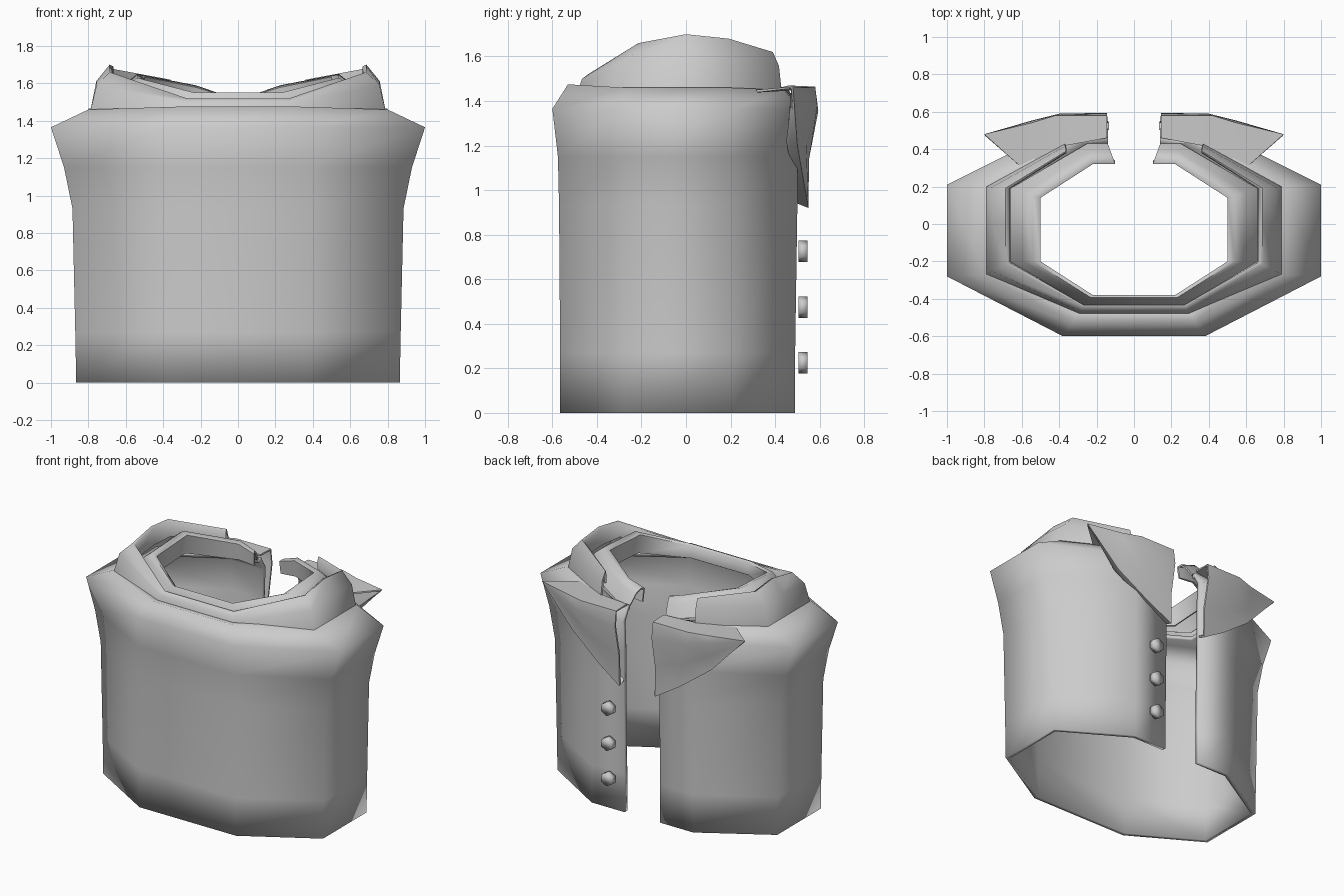
import bpy, bmesh, math
from mathutils import Vector

if "Cube" in bpy.data.objects:
    bpy.data.objects.remove(bpy.data.objects["Cube"])

grey = bpy.data.materials.new("grey_cloth")
grey.use_nodes = True
GREY = (0.6, 0.6, 0.6, 1)
grey.diffuse_color = GREY
grey.node_tree.nodes["Principled BSDF"].inputs["Base Color"].default_value = GREY


def finish(bm, name, thickness=0, angle=65):
    """Turn a bmesh into a smooth-shaded object, with cloth thickness if asked."""
    mesh = bpy.data.meshes.new(name)
    bm.to_mesh(mesh)
    bm.free()
    mesh.materials.append(grey)
    part = bpy.data.objects.new(name, mesh)
    bpy.context.collection.objects.link(part)
    bpy.ops.object.select_all(action="DESELECT")
    part.select_set(True)
    bpy.context.view_layer.objects.active = part
    if thickness:
        solid = part.modifiers.new("thickness", "SOLIDIFY")
        solid.thickness = thickness
        solid.offset = -1
        bpy.ops.object.modifier_apply(modifier=solid.name)
    bpy.ops.object.shade_smooth_by_angle(angle=math.radians(angle))


def loft(rows, name, thickness, angle=65):
    """Skin a grid of rows of points; rows may end in a shared point."""
    bm = bmesh.new()
    grid = [[bm.verts.new(point) for point in row] for row in rows]
    for lower, upper in zip(grid, grid[1:]):
        for i in range(len(lower) - 1):
            bm.faces.new((lower[i], lower[i + 1], upper[i + 1], upper[i]))
    bmesh.ops.remove_doubles(bm, verts=bm.verts, dist=0.0005)
    finish(bm, name, thickness, angle)


def mirror_x(points):
    return [(-x, y, z) for x, y, z in points]


def wrap(half):
    """Open loop around the body from its half on +x."""
    return mirror_x(half) + list(reversed(half))


def blend(outer, inner, inset, rise):
    """Loop between two outlines: inset moves it in plan, rise in height."""
    half = []
    for start, end in zip(outer, inner):
        plan = Vector(start).lerp(Vector(end), inset)
        height = Vector(start).lerp(Vector(end), rise)
        half.append((plan.x, plan.y, height.z))
    return wrap(half)


def body_ring(z, side, back, front):
    """Body cross-section: gap edge, back corner, two side corners, front corner."""
    return wrap([(0.14, back, z), (0.4, back, z), (side, 0.21, z),
                 (side, -0.28, z), (0.38, front, z)])


# Inner collar stand: a rolled band from the outer outline to the neck opening
stand_outer = [(0.14, 0.43, 1.45), (0.25, 0.43, 1.46), (0.66, 0.19, 1.5),
               (0.66, -0.2, 1.48), (0.27, -0.43, 1.45)]
stand_inner = [(0.1, 0.32, 1.55), (0.22, 0.32, 1.59), (0.5, 0.14, 1.65),
               (0.5, -0.2, 1.63), (0.22, -0.38, 1.55)]
stand_roll = ((0, 0), (0.4, 0.7), (0.75, 1), (1, 0.9), (0.9, 0))
loft([blend(stand_outer, stand_inner, inset, rise) for inset, rise in stand_roll],
     "collar_stand", 0.012)

# Folded collar around the stand, highest at the sides
collar_outer = [(0.37, 0.43, 1.44), (0.79, 0.2, 1.45), (0.79, 0, 1.45),
                (0.79, -0.27, 1.45), (0.29, -0.48, 1.46)]
collar_inner = [(0.36, 0.38, 1.62), (0.66, 0.19, 1.68), (0.66, 0, 1.7),
                (0.66, -0.2, 1.66), (0.27, -0.43, 1.52)]
collar_roll = ((0, 0), (0.25, 0.65), (0.8, 1), (0.95, 0.96), (1, 0.5))
loft([blend(collar_outer, collar_inner, inset, rise) for inset, rise in collar_roll],
     "collar", 0.012)

# Body shell, open along the back, closing in to the collar at the shoulders
body = [body_ring(0, 0.865, 0.49, -0.565),
        body_ring(0.27, 0.87, 0.49, -0.565),
        body_ring(0.93, 0.885, 0.5, -0.57),
        body_ring(1.15, 0.93, 0.5, -0.575),
        body_ring(1.365, 1, 0.51, -0.6),
        wrap([(0.14, 0.46, 1.45), (0.38, 0.44, 1.45), (0.8, 0.2, 1.46),
              (0.8, -0.27, 1.46), (0.33, -0.53, 1.475)]),
        wrap([(x, y, 1.45) for x, y, z in stand_outer])]
loft(body, "body", 0.03, angle=100)


def lapel_column(back, top, bottom):
    """Strip down the lapel: over the shoulder, swelling out, tucked under."""
    column = [Vector(back), Vector(top)]
    for drop, swell in ((0.2, 0.02), (0.6, -0.01)):
        column.append(column[1].lerp(Vector(bottom), drop) + Vector((0, swell, 0)))
    tuck = Vector((0, -0.05, 0.02))
    return column + [Vector(bottom), Vector(bottom) + tuck]


# Pointed lapels, from the gap edge out to the tip
tip = Vector((0.8, 0.48, 1.465))
lapel = [lapel_column((0.145, 0.46, 1.47), (0.145, 0.58, 1.465), (0.14, 0.55, 0.92)),
         lapel_column((0.36, 0.42, 1.46), (0.42, 0.58, 1.465), (0.32, 0.53, 1.03)),
         lapel_column((0.61, 0.31, 1.45), (0.55, 0.54, 1.46), (0.55, 0.5, 1.2))]
lapel.append([tip] * len(lapel[0]))
loft(reversed(lapel), "left_lapel", 0.012)
loft([mirror_x(column) for column in lapel], "right_lapel", 0.012)

# Six-sided buttons on the left edge
for n in range(3):
    bm = bmesh.new()
    bmesh.ops.create_cone(bm, cap_ends=True, segments=6, radius1=0.048,
                          radius2=0.048, depth=0.04)
    for v in bm.verts:
        v.co = Vector((0.245 - v.co.x, 0.525 + v.co.z, 0.225 + 0.25 * n + v.co.y))
    finish(bm, "button_%d" % (n + 1), angle=100)
